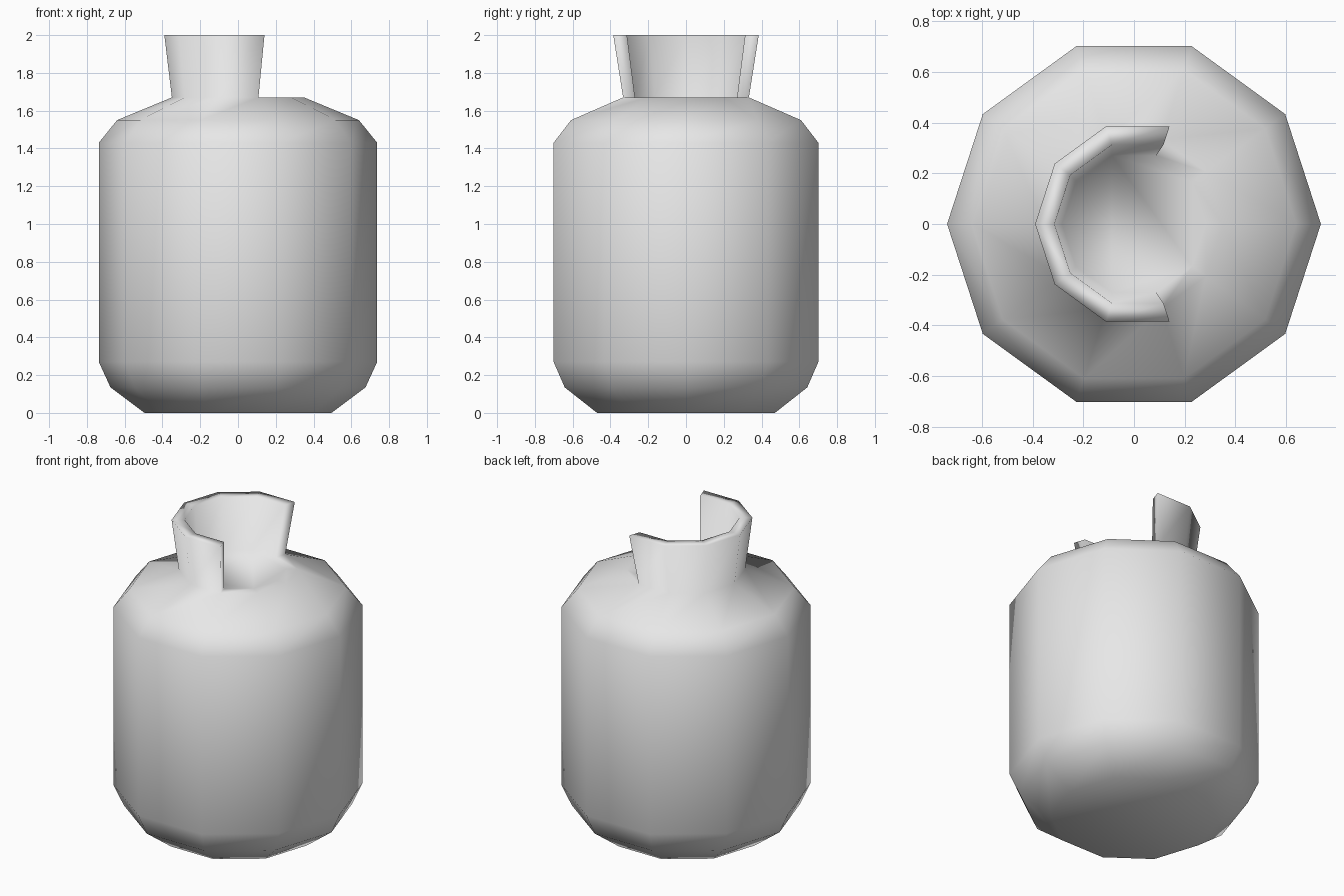
import bpy
import bmesh
from math import cos, sin, tau
from mathutils import Vector

cube = bpy.data.objects.get("Cube")
if cube:
    bpy.data.objects.remove(cube)

SIDES = 10
# Outline as (radius, height), from the base up to the shoulder and collar seat
PROFILE = [(0.495, 0), (0.675, 0.135), (0.737, 0.27), (0.737, 1.43),
           (0.64, 1.55), (0.35, 1.67), (0.284, 1.67)]
COLLAR_TOP = 2.0
COLLAR_FLARE = 1.157
COLLAR_CENTRE = Vector((-0.0955, 0, 0))

steel = bpy.data.materials.new("grey steel")
steel.use_nodes = True
grey = (0.8, 0.8, 0.8, 1)
steel.diffuse_color = grey
steel.node_tree.nodes["Principled BSDF"].inputs["Base Color"].default_value = grey

bm = bmesh.new()


def ring(radius, z):
    return [bm.verts.new((radius * cos(tau * i / SIDES), radius * sin(tau * i / SIDES), z))
            for i in range(SIDES)]


# Tank body
rings = [ring(r, z) for r, z in PROFILE]
bands = []
for low, high in zip(rings, rings[1:]):
    bands.append([bm.faces.new((low[i], low[(i + 1) % SIDES], high[(i + 1) % SIDES], high[i]))
                  for i in range(SIDES)])
bm.faces.new(rings[0][::-1])
bm.faces.new(rings[-1])

# Flared collar, pulled up from the seat and left open on one side
seat = bands[-1][2:8]
raised = bmesh.ops.extrude_face_region(bm, geom=seat)["geom"]
for v in raised:
    if isinstance(v, bmesh.types.BMVert):
        v.co = COLLAR_CENTRE + (v.co - COLLAR_CENTRE) * COLLAR_FLARE
        v.co.z = COLLAR_TOP
covered = [f for f in seat if f.is_valid and f not in raised]
if covered:
    bmesh.ops.delete(bm, geom=covered, context='FACES')

bmesh.ops.recalc_face_normals(bm, faces=bm.faces[:])
for f in bm.faces:
    f.smooth = True

mesh = bpy.data.meshes.new("gas_cylinder")
bm.to_mesh(mesh)
bm.free()
mesh.materials.append(steel)
cylinder = bpy.data.objects.new("gas_cylinder", mesh)
bpy.context.collection.objects.link(cylinder)
